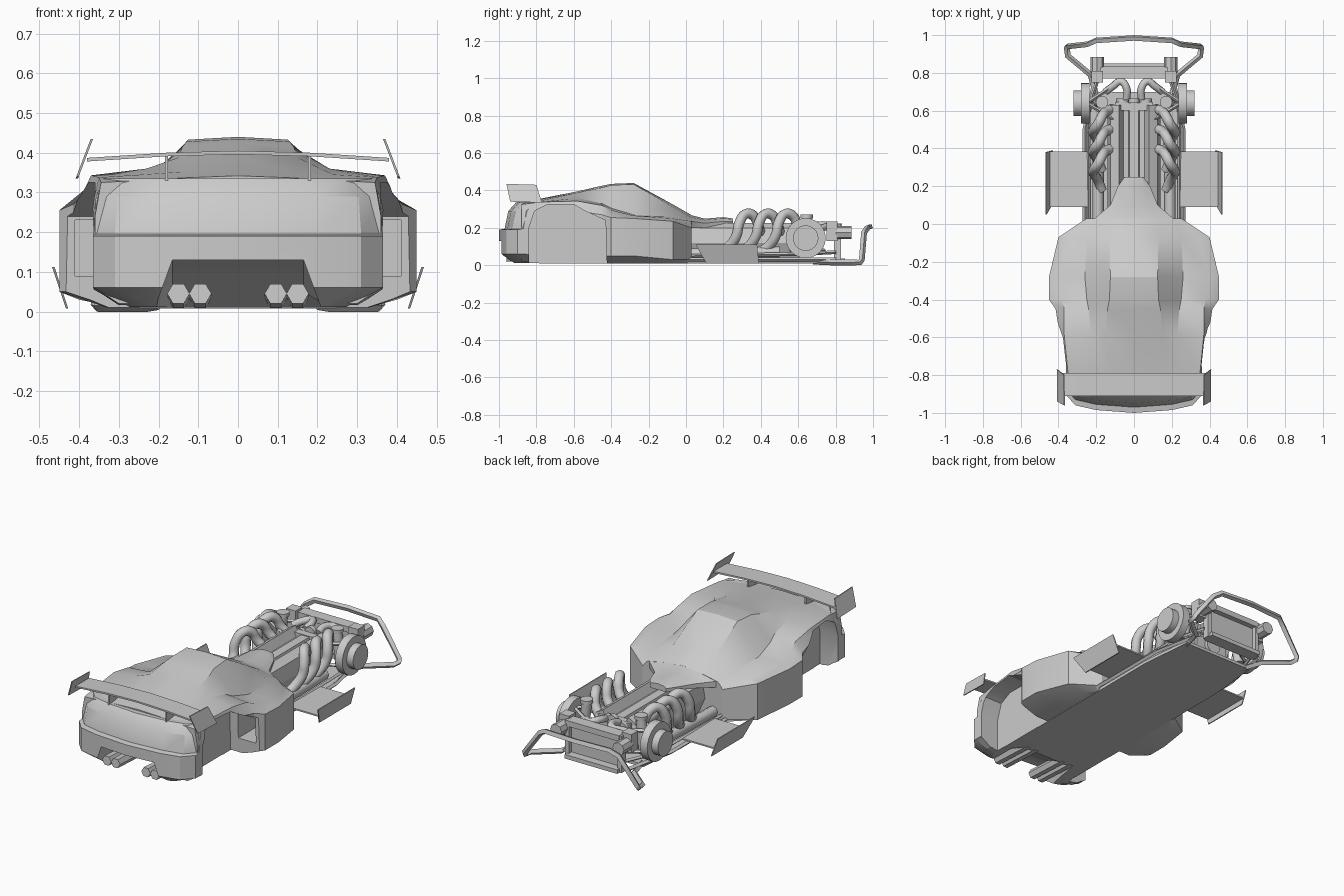
import bpy, bmesh, math
from mathutils import Vector

if "Cube" in bpy.data.objects:
    bpy.data.objects.remove(bpy.data.objects["Cube"])


def finish(ob, angle=30):
    bpy.ops.object.select_all(action='DESELECT')
    ob.select_set(True)
    bpy.context.view_layer.objects.active = ob
    bpy.ops.object.shade_smooth_by_angle(angle=math.radians(angle))
    return ob


def loft(name, rings, angle=30):
    bm = bmesh.new()
    vs = [[bm.verts.new(p) for p in r] for r in rings]
    n = len(vs[0])
    for a, b in zip(vs, vs[1:]):
        for i in range(n):
            bm.faces.new((a[i], a[(i + 1) % n], b[(i + 1) % n], b[i]))
    bm.faces.new(vs[0][::-1])
    bm.faces.new(vs[-1])
    bmesh.ops.recalc_face_normals(bm, faces=bm.faces)
    me = bpy.data.meshes.new(name)
    bm.to_mesh(me)
    bm.free()
    ob = bpy.data.objects.new(name, me)
    bpy.context.collection.objects.link(ob)
    return finish(ob, angle)


def mirror(half):
    return half + [(-p[0],) + tuple(p[1:]) for p in reversed(half) if abs(p[0]) > 1e-5]


def prism(name, pts, axis, a, b):
    put = {'x': lambda p, t: (t, p[0], p[1]), 'y': lambda p, t: (p[0], t, p[1]),
           'z': lambda p, t: (p[0], p[1], t)}[axis]
    return loft(name, [[put(p, t) for p in pts] for t in (a, b)])


def box(name, x0, x1, y0, y1, z0, z1):
    return prism(name, [(x0, y0), (x1, y0), (x1, y1), (x0, y1)], 'z', z0, z1)


def cyl(name, a, b, r, n=16):
    a, b = Vector(a), Vector(b)
    q = (b - a).to_track_quat('Z', 'Y')
    ring = [q @ Vector((r * math.cos(t * math.tau / n), r * math.sin(t * math.tau / n), 0)) for t in range(n)]
    return loft(name, [[c + v for v in ring] for c in (a, b)])


def tube(name, pts, r, smooth=True):
    cu = bpy.data.curves.new(name, 'CURVE')
    cu.dimensions = '3D'
    cu.bevel_depth, cu.bevel_resolution, cu.resolution_u, cu.use_fill_caps = r, 2 if smooth else 0, 5, True
    if smooth:
        sp = cu.splines.new('BEZIER')
        sp.bezier_points.add(len(pts) - 1)
        for bp, p in zip(sp.bezier_points, pts):
            bp.co = p
            bp.handle_left_type = bp.handle_right_type = 'AUTO'
    else:
        sp = cu.splines.new('POLY')
        sp.points.add(len(pts) - 1)
        for bp, p in zip(sp.points, pts):
            bp.co = (*p, 1)
    ob = bpy.data.objects.new(name, cu)
    bpy.context.collection.objects.link(ob)
    bpy.ops.object.select_all(action='DESELECT')
    ob.select_set(True)
    bpy.context.view_layer.objects.active = ob
    bpy.ops.object.convert(target='MESH')
    return finish(bpy.context.object, 50)


def cut(ob, cutters):
    bpy.context.view_layer.objects.active = ob
    for c in cutters:
        m = ob.modifiers.new('cut', 'BOOLEAN')
        m.operation, m.solver, m.object = 'DIFFERENCE', 'EXACT', c
        bpy.ops.object.modifier_apply(modifier=m.name)
    finish(ob)


# Body shell: cross-sections along y
# y, floor z, floor x, side x, sill z, waist z, fender x z, cabin base x z, roof edge x z, centre z
rows = [(-.88, .02, .30, .36, .06, .24, .345, .325, .25, .33, .13, .337, .342),
        (-.78, .01, .30, .37, .05, .27, .35, .338, .24, .345, .14, .352, .356),
        (-.58, .01, .32, .395, .05, .29, .37, .343, .23, .36, .15, .388, .395),
        (-.45, .01, .32, .415, .05, .27, .37, .32, .24, .33, .14, .415, .425),
        (-.40, .01, .33, .45, .05, .255, .38, .295, .25, .305, .13, .428, .435),
        (-.28, .01, .33, .45, .05, .25, .40, .265, .26, .27, .125, .433, .44),
        (-.07, .01, .30, .40, .03, .235, .34, .25, .25, .258, .13, .312, .325),
        (.03, .01, .23, .25, .03, .20, .235, .22, .22, .235, .12, .255, .268)]
rings = []
for y, zb, xb, xs, z1, zs, xf, zf, xc, zc, xe, ze, zt in rows:
    half = [(0, zb), (xb, zb), (xs, z1), (xs, zs), (xf, zf), (xc, zc), (xe, ze), (0, zt)]
    rings.append([(x, y, z) for x, z in mirror(half)])
body = loft('body_shell', rings, 25)

# Tail and bumper: rounded plan stacked in z
plan = [(0, -1), (.2, -.985), (.31, -.96), (.365, -.9), (.365, -.79)]
tail = loft('tail', [[(x * s, y + d * (y < -.8), z) for x, y in mirror(plan)] for z, s, d in
            ((.012, .75, .05), (.06, 1, 0), (.19, 1, 0), (.195, 1, .03), (.29, .98, .05), (.335, .93, .09))])

# Wheel bays, side intakes and diffuser opening
arch = [(-.84, -.1), (-.84, .2), (-.81, .29), (-.74, .325), (-.6, .325), (-.54, .29), (-.43, .24), (-.42, -.1)]
cutters = []
for s in (-1, 1):
    cutters.append(prism('bay_cutter', arch, 'x', s * .25, s * .6))
    cutters.append(box('intake_cutter', *sorted((s * .30, s * .41)), -.46, -.14, .09, .23))
diff = [(-.22, 0), (-.165, .13), (.165, .13), (.22, 0)]
cutters.append(loft('diffuser_cutter', [[(x, -1.1, z - .02 * (z == 0)) for x, z in diff],
                                        [(x, -.94, z - .02 * (z == 0)) for x, z in diff],
                                        [(x, -.72, z * .1 - .02 * (z == 0)) for x, z in diff]]))
cut(body, cutters)
cut(tail, cutters)
for c in cutters:
    bpy.data.objects.remove(c)

# Hood tip over the engine, continuing the last body section
loft('hood_tip', [[(x, y, z) for x, z in mirror([(0, b), (w, b), (w, e), (m, f), (0, t)])] for y, b, w, e, m, f, t in
     ((.02, .2, .22, .236, .12, .258, .27), (.1, .2, .125, .225, .08, .242, .249), (.2, .215, .085, .235, .06, .25, .257),
      (.25, .215, .05, .235, .04, .245, .25))])

# Rear wing
wing = [(.38, .387), (.18, .4), (0, .405)]
blade = wing + [(-x, z) for x, z in wing[-2::-1]]
loft('wing_blade', [[(x, y, z) for x, z in blade] + [(x, y, z - .009) for x, z in blade[::-1]]
                    for y in (-.91, -.79)])
for s in (-1, 1):
    edge = [(-.96, .435), (-.80, .43), (-.77, .335), (-.94, .34)]
    loft('wing_endplate', [[(s * (.365 + (.435 - z) * .38 + o), y, z) for y, z in edge] for o in (0, .006)])
    box('wing_strut', s * .18 - .004, s * .18 + .004, -.9, -.81, .32, .396)
    # Tail exhausts
    for x in (.095, .15):
        cyl('tail_exhaust', (s * x, -.96, .045), (s * x, -.70, .033), .028, 6)

# Chassis floor
prism('chassis_floor', mirror([(0, -.5), (.25, -.5), (.25, .4), (.22, .7), (0, .7)]), 'z', .008, .025)

# Engine block with two banks
prism('engine_block', mirror([(0, .03), (.10, .03), (.14, .12), (.125, .2), (.08, .225), (.055, .175), (.03, .175),
                              (.025, .195), (0, .195)]), 'y', .02, .63)
box('engine_front_cover', -.1, .1, .60, .645, .04, .2)
for x, z, r in ((0, .09, .045), (-.06, .17, .035), (.06, .17, .035), (0, .2, .03)):
    cyl('pulley', (x, .64, z), (x, .665, z), r)

for s in (-1, 1):
    # Side dive plates with canted endplates
    box('side_plate', *sorted((s * .24, s * .447)), .09, .385, .05, .058)
    loft('side_endplate', [[(s * (.425 + z * .33 + o), y, z) for y, z in
         ((.05, .112), (.38, .112), (.39, .008), (.11, .008))] for o in (0, .006)])
    # Frame rails
    tube('lower_rail', [(s * .26, -.05, .03), (s * .26, .5, .03), (s * .2, .8, .03)], .012, False)
    tube('upper_rail', [(s * .24, 0, .05), (s * .24, .62, .06), (s * .18, .8, .07)], .01, False)
    # Exhaust headers
    for y in (.33, .435, .54):
        tube('header_pipe', [(s * .11, y + .07, .17), (s * .15, y + .055, .215), (s * .17, y + .03, .265),
             (s * .19, y - .01, .275), (s * .215, y - .045, .225), (s * .215, y - .06, .16),
             (s * .19, y - .10, .10), (s * .17, y - .15, .07)], .027)
    tube('collector', [(s * .19, .5, .07), (s * .19, .25, .065), (s * .19, .0, .06)], .03)
    # Hubs, shock towers and suspension arms
    cyl('brake_disc', (s * .235, .64, .145), (s * .28, .64, .145), .107, 24)
    cyl('hub', (s * .28, .64, .145), (s * .32, .64, .145), .068, 24)
    cyl('shock_tower', (s * .19, .645, .06), (s * .17, .645, .25), .027)
    cyl('shock_cap', (s * .17, .645, .25), (s * .17, .645, .27), .033)
    for z in (.08, .2):
        for y in (.55, .74):
            tube('suspension_arm', [(s * .25, .64, z), (s * .1, y, z)], .01, False)
    # Intake tubes
    tube('intake_tube', [(s * .04, .66, .2), (s * .04, .72, .215), (s * .07, .755, .21), (s * .11, .73, .2),
                         (s * .15, .70, .18)], .02)
    # Front lamps and radiator uprights
    cyl('lamp', (s * .195, .80, .175), (s * .195, .885, .175), .036, 8)
    box('lamp_mount', s * .195 - .03, s * .195 + .03, .75, .81, .13, .235)
    box('radiator_upright', s * .165 - .012, s * .165 + .012, .79, .83, .012, .22)

# Radiator
box('radiator_top', -.165, .165, .77, .835, .19, .222)
box('radiator_bottom', -.165, .165, .78, .85, .012, .035)
box('radiator_core', -.155, .155, .79, .805, .03, .2)

# Bumper hoop with slanted sides
hoop = [(0, .985, .205), (.2, .972, .203), (.245, .952, .175), (.352, .94, .03), (.355, .93, .015),
        (.35, .89, .015), (.23, .79, .015), (.2, .68, .02)]
tube('bumper_hoop', [(-x, y, z) for x, y, z in hoop[:0:-1]] + hoop, .016, False)
